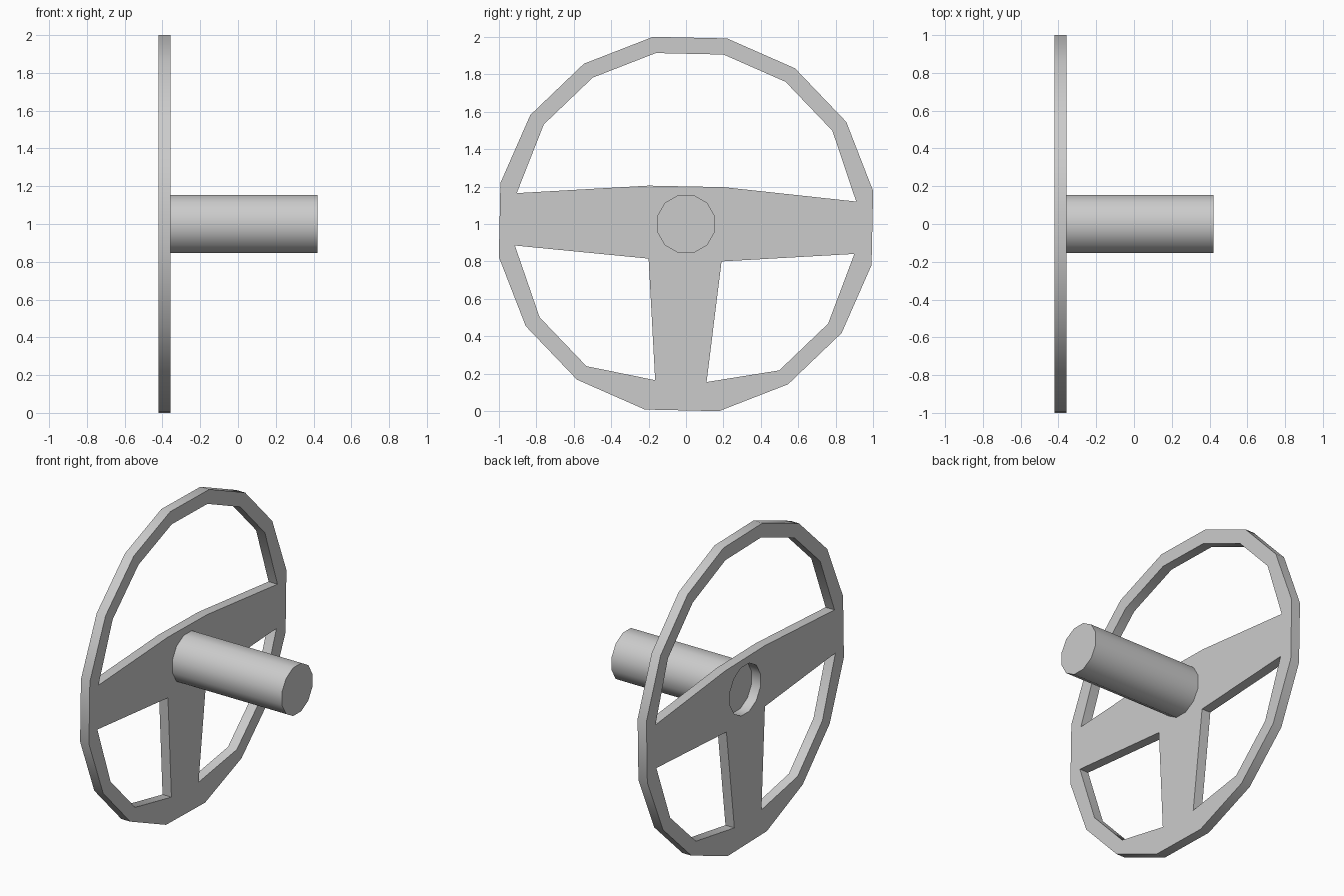
import bpy, bmesh
from math import cos, sin, radians

if "Cube" in bpy.data.objects:
    bpy.data.objects.remove(bpy.data.objects["Cube"])

CZ = 1.0             # height of the wheel centre
X0, X1 = -0.42, -0.357  # faces of the wheel plate


def arc(r, start, step, count):
    """Points (y, z) on a circle round the wheel centre."""
    return [(r * cos(radians(start + step * i)), CZ + r * sin(radians(start + step * i)))
            for i in range(count)]


def extrude_loops(name, loops, xa, xb):
    """Solid from an outline plus hole loops, extruded along x."""
    bm = bmesh.new()
    caps = ([], [])
    for loop in loops:
        n = len(loop)
        rings = [[bm.verts.new((x, y, z)) for y, z in loop] for x in (xa, xb)]
        for i in range(n):
            j = (i + 1) % n
            bm.faces.new((rings[0][i], rings[0][j], rings[1][j], rings[1][i]))
            for ring, edges in zip(rings, caps):
                edges.append(bm.edges.get((ring[i], ring[j])))
    for edges in caps:
        bmesh.ops.triangle_fill(bm, edges=edges, use_beauty=True, normal=(1, 0, 0))
    bmesh.ops.recalc_face_normals(bm, faces=bm.faces[:])
    me = bpy.data.meshes.new(name)
    bm.to_mesh(me)
    bm.free()
    me.shade_smooth()
    me.set_sharp_from_angle(angle=radians(40))
    ob = bpy.data.objects.new(name, me)
    bpy.context.collection.objects.link(ob)
    return ob


# Wheel: 16-sided rim with three spokes left between the openings
R, STEP = 0.928, 22.5
rim = arc(1.016, 10, STEP, 16)
hub = arc(0.16, 15, 30, 12)
top_opening = [(0.91, 1.12)] + arc(R, 32.5, STEP, 6) + [(-0.905, 1.165), (-0.2, 1.205), (0.2, 1.197)]
left_opening = [(-0.915, 0.885)] + arc(R, 212.5, STEP, 2) + [(-0.165, 0.165), (-0.2, 0.815)]
right_opening = [(0.11, 0.155)] + arc(R, 302.5, STEP, 2) + [(0.9, 0.84), (0.19, 0.80)]
extrude_loops("wheel", [rim, top_opening, left_opening, right_opening, hub], X0, X1)

# Column: starts behind the hub hole
extrude_loops("column", [hub], X1, 0.42)
